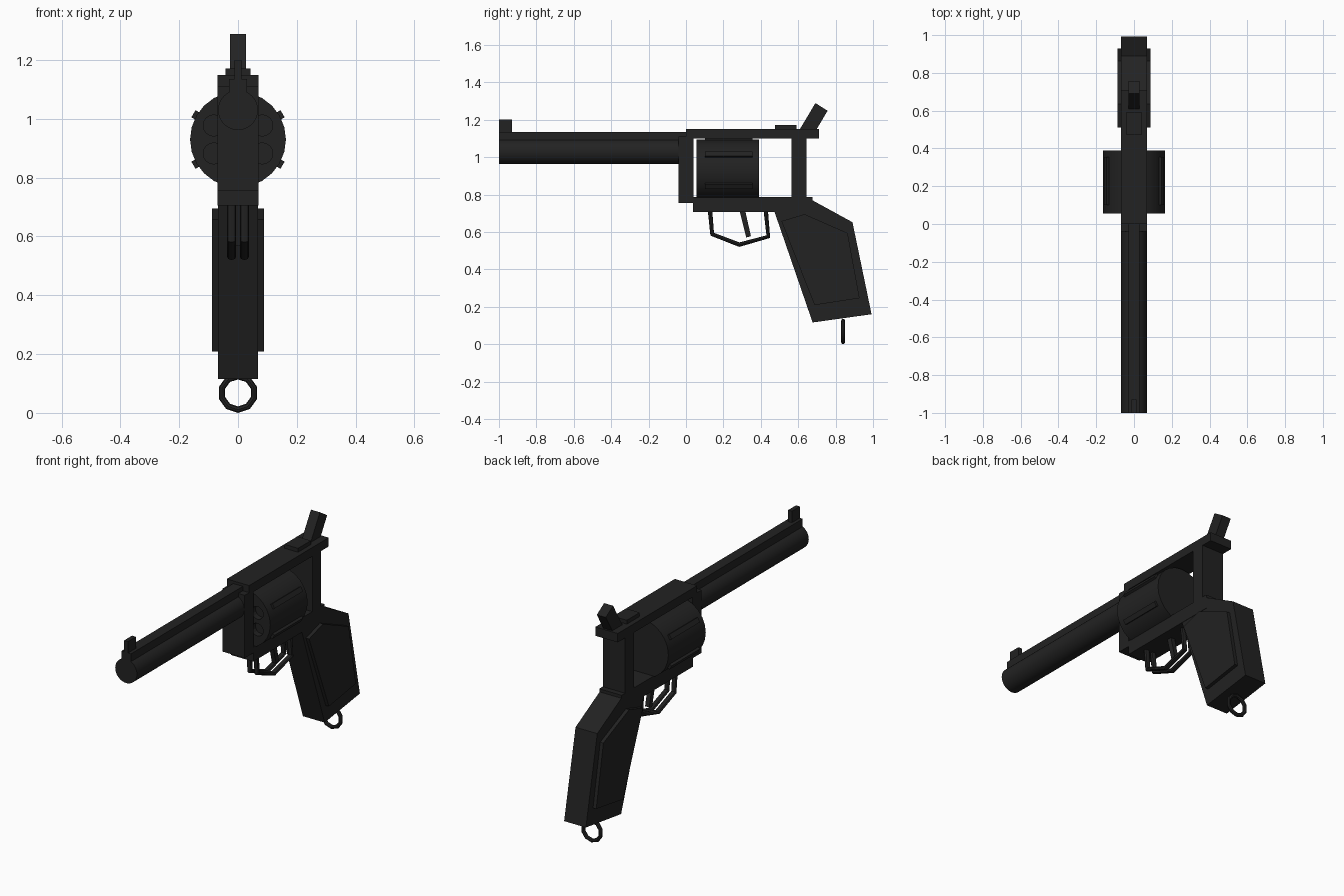
import bpy, bmesh, math
from mathutils import Matrix, Vector

if "Cube" in bpy.data.objects:
    bpy.data.objects.remove(bpy.data.objects["Cube"])

SHADE = 0.016
steel = bpy.data.materials.new("blackened_steel")
steel.use_nodes = True
steel.diffuse_color = (SHADE, SHADE, SHADE, 1)
steel.node_tree.nodes["Principled BSDF"].inputs["Base Color"].default_value = (SHADE, SHADE, SHADE, 1)


def finish(name, bm, smooth=False):
    bmesh.ops.recalc_face_normals(bm, faces=bm.faces)
    mesh = bpy.data.meshes.new(name)
    bm.to_mesh(mesh)
    bm.free()
    mesh.materials.append(steel)
    obj = bpy.data.objects.new(name, mesh)
    bpy.context.collection.objects.link(obj)
    if smooth:
        bpy.ops.object.select_all(action="DESELECT")
        obj.select_set(True)
        bpy.context.view_layer.objects.active = obj
        bpy.ops.object.shade_smooth_by_angle(angle=math.radians(35))
    return obj


def slab(name, half, outline, x=0.0):
    """Extrude a side outline of (y, z) points across the width."""
    bm = bmesh.new()
    face = bm.faces.new([bm.verts.new((x - half, y, z)) for y, z in outline])
    new = bmesh.ops.extrude_face_region(bm, geom=[face])["geom"]
    bmesh.ops.translate(bm, vec=(2 * half, 0, 0),
                        verts=[v for v in new if isinstance(v, bmesh.types.BMVert)])
    return finish(name, bm)


def block(name, half, y0, y1, z0, z1):
    return slab(name, half, [(y0, z0), (y1, z0), (y1, z1), (y0, z1)])


def rod(bm, radius, y0, y1, x, z, sides):
    """Cylinder along y."""
    place = Matrix.Translation((x, (y0 + y1) / 2, z)) @ Matrix.Rotation(math.pi / 2, 4, "X")
    bmesh.ops.create_cone(bm, cap_ends=True, segments=sides, radius1=radius,
                          radius2=radius, depth=y1 - y0, matrix=place)


# Barrel, rib and front sight
bm = bmesh.new()
rod(bm, 0.068, -1, 0, 0, 1.03, 32)
finish("barrel", bm, True)
block("barrel_rib", 0.03, -1, 0.0, 1.04, 1.135)
block("front_sight", 0.012, -1, -0.93, 1.12, 1.2)

# Frame around the drum
block("frame_front", 0.07, -0.04, 0.04, 0.755, 1.11)
block("top_strap", 0.07, 0.0, 0.71, 1.1, 1.15)
block("lower_frame", 0.07, 0.037, 0.675, 0.706, 0.787)
block("rear_post", 0.07, 0.564, 0.644, 0.75, 1.12)
block("rear_sight", 0.043, 0.475, 0.59, 1.14, 1.172)

# Drum with recessed chambers and raised ribs
AXIS = 0.93
angles = [math.radians(30 + 60 * i) for i in range(6)]
bm = bmesh.new()
rod(bm, 0.163, 0.056, 0.39, 0, AXIS, 24)
drum = finish("drum", bm, True)
bm = bmesh.new()
for a in angles:
    rod(bm, 0.036, 0.03, 0.09, 0.095 * math.cos(a), AXIS + 0.095 * math.sin(a), 16)
cutter = finish("chamber_cutter", bm)
cutter.hide_render = True
cutter.hide_set(True)
cut = drum.modifiers.new("chambers", "BOOLEAN")
cut.operation = "DIFFERENCE"
cut.solver = "EXACT"
cut.object = cutter

bm = bmesh.new()
for a in angles:
    place = (Matrix.Translation((0, 0.228, AXIS)) @ Matrix.Rotation(-a, 4, "Y")
             @ Matrix.Translation((0.158, 0, 0)) @ Matrix.Diagonal((0.034, 0.255, 0.028, 1)))
    bmesh.ops.create_cube(bm, size=1, matrix=place)
finish("drum_ribs", bm)

# Hammer and trigger
slab("hammer", 0.028, [(0.6, 1.135), (0.692, 1.289), (0.757, 1.248), (0.69, 1.135)])
slab("trigger", 0.013, [(0.285, 0.72), (0.315, 0.72), (0.347, 0.578), (0.322, 0.57)])

# Trigger guard: two parallel bent rods
guard_path = [(0.127, 0.73), (0.14, 0.588), (0.285, 0.532), (0.44, 0.575), (0.425, 0.73)]
SIDES = 8
for side, x in (("left", 0.022), ("right", -0.022)):
    bm = bmesh.new()
    rings = []
    points = [Vector(p) for p in guard_path]
    for i, p in enumerate(points):
        before = (p - points[max(i - 1, 0)]).normalized()
        after = (points[min(i + 1, len(points) - 1)] - p).normalized()
        along = (before + after).normalized()
        out = Vector((-along.y, along.x))
        ring = []
        for k in range(SIDES):
            t = 2 * math.pi * k / SIDES
            q = p + out * 0.012 * math.sin(t)
            ring.append(bm.verts.new((x + 0.016 * math.cos(t), q.x, q.y)))
        rings.append(ring)
    for r, s in zip(rings, rings[1:]):
        for k in range(SIDES):
            n = (k + 1) % SIDES
            bm.faces.new((r[k], r[n], s[n], s[k]))
    bm.faces.new(rings[0])
    bm.faces.new(rings[-1])
    finish("trigger_guard_" + side, bm, True)

# Grip with a raised panel on each side
slab("grip", 0.068, [(0.473, 0.708), (0.66, 0.778), (0.89, 0.652), (0.992, 0.16), (0.677, 0.116)])
panel = [(0.51, 0.658), (0.634, 0.695), (0.864, 0.594), (0.928, 0.246), (0.687, 0.209)]
for side, sign in (("left", 1), ("right", -1)):
    slab("grip_panel_" + side, 0.014, panel, sign * 0.074)

# Lanyard ring under the grip
bm = bmesh.new()
MAJOR, TUBE, STEPS = 0.057, 0.011, 10
rings = []
for i in range(STEPS):
    a = 2 * math.pi * i / STEPS - math.pi / 2
    ring = []
    for k in range(SIDES):
        t = 2 * math.pi * k / SIDES
        r = MAJOR + TUBE * math.cos(t)
        ring.append(bm.verts.new((r * math.cos(a), 0.84 + TUBE * math.sin(t), 0.068 + r * math.sin(a))))
    rings.append(ring)
for i in range(STEPS):
    r, s = rings[i], rings[(i + 1) % STEPS]
    for k in range(SIDES):
        n = (k + 1) % SIDES
        bm.faces.new((r[k], r[n], s[n], s[k]))
finish("lanyard_ring", bm, True)
